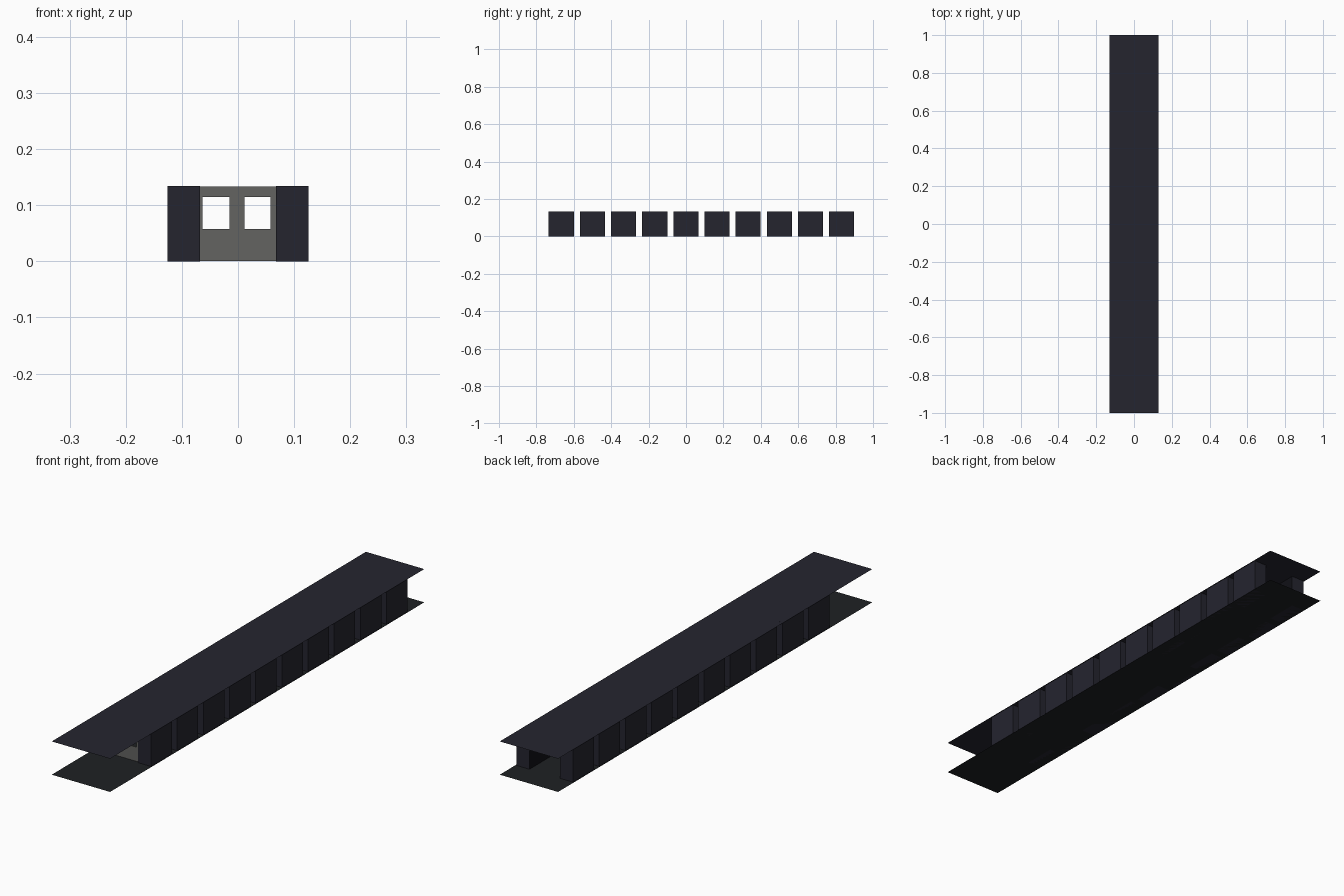
import bpy, bmesh

if "Cube" in bpy.data.objects:
    bpy.data.objects.remove(bpy.data.objects["Cube"])

HEIGHT = 0.134
HALF_W, HALF_L = 0.13, 1.0
BAY_COUNT, PITCH, FIRST = 10, 0.1666, -0.667
BAY_LEN = 0.134
INNER, OUTER = 0.068, 0.126
DOOR_Y = -0.73


def material(name, color):
    m = bpy.data.materials.new(name)
    m.diffuse_color = (*color, 1)
    m.use_nodes = True
    m.node_tree.nodes["Principled BSDF"].inputs["Base Color"].default_value = m.diffuse_color
    return m


navy = material("dark_navy", (0.018, 0.018, 0.028))
floor_dark = material("floor_dark", (0.013, 0.015, 0.017))
black = material("inner_black", (0.005, 0.005, 0.008))
door_grey = material("door_grey", (0.125, 0.125, 0.12))


def finish(name, bm, *mats):
    me = bpy.data.meshes.new(name)
    bm.to_mesh(me)
    bm.free()
    for m in mats:
        me.materials.append(m)
    ob = bpy.data.objects.new(name, me)
    bpy.context.collection.objects.link(ob)
    return ob


def add_box(bm, lo, hi):
    verts = bmesh.ops.create_cube(bm, size=1)["verts"]
    for v in verts:
        v.co = [(a + b) / 2 + c * (b - a) for a, b, c in zip(lo, hi, v.co)]


def sheet(name, z, mat):
    bm = bmesh.new()
    bmesh.ops.create_grid(bm, x_segments=1, y_segments=1, size=1)
    for v in bm.verts:
        v.co = (v.co.x * HALF_W, v.co.y * HALF_L, z)
    return finish(name, bm, mat)


# Thin floor and ceiling sheets
sheet("floor", 0, floor_dark)
sheet("ceiling", HEIGHT, navy)

# Rows of wall blocks either side of the corridor
for side, label in ((-1, "left"), (1, "right")):
    for i in range(BAY_COUNT):
        y = FIRST + i * PITCH
        x0, x1 = sorted((side * INNER, side * OUTER))
        bm = bmesh.new()
        add_box(bm, (x0, y - BAY_LEN / 2, 0), (x1, y + BAY_LEN / 2, HEIGHT))
        # Corridor side is darker
        bm.normal_update()
        for f in bm.faces:
            if f.normal.x * side < -0.5:
                f.material_index = 1
        finish(f"{label}_wall_block_{i + 1}", bm, navy, black)


# Double door with an open window in each leaf
def door_leaf(name, x0, x1, w0, w1):
    z0, z1, s0, s1 = 0.001, 0.133, 0.058, 0.115
    y0, y1 = DOOR_Y, DOOR_Y + 0.004
    bm = bmesh.new()
    add_box(bm, (x0, y0, z0), (x1, y1, s0))
    add_box(bm, (x0, y0, s1), (x1, y1, z1))
    add_box(bm, (x0, y0, s0), (w0, y1, s1))
    add_box(bm, (w1, y0, s0), (x1, y1, s1))
    return finish(name, bm, door_grey)


door_leaf("left_door", -INNER, 0, -0.063, -0.015)
door_leaf("right_door", 0, INNER, 0.012, 0.058)
